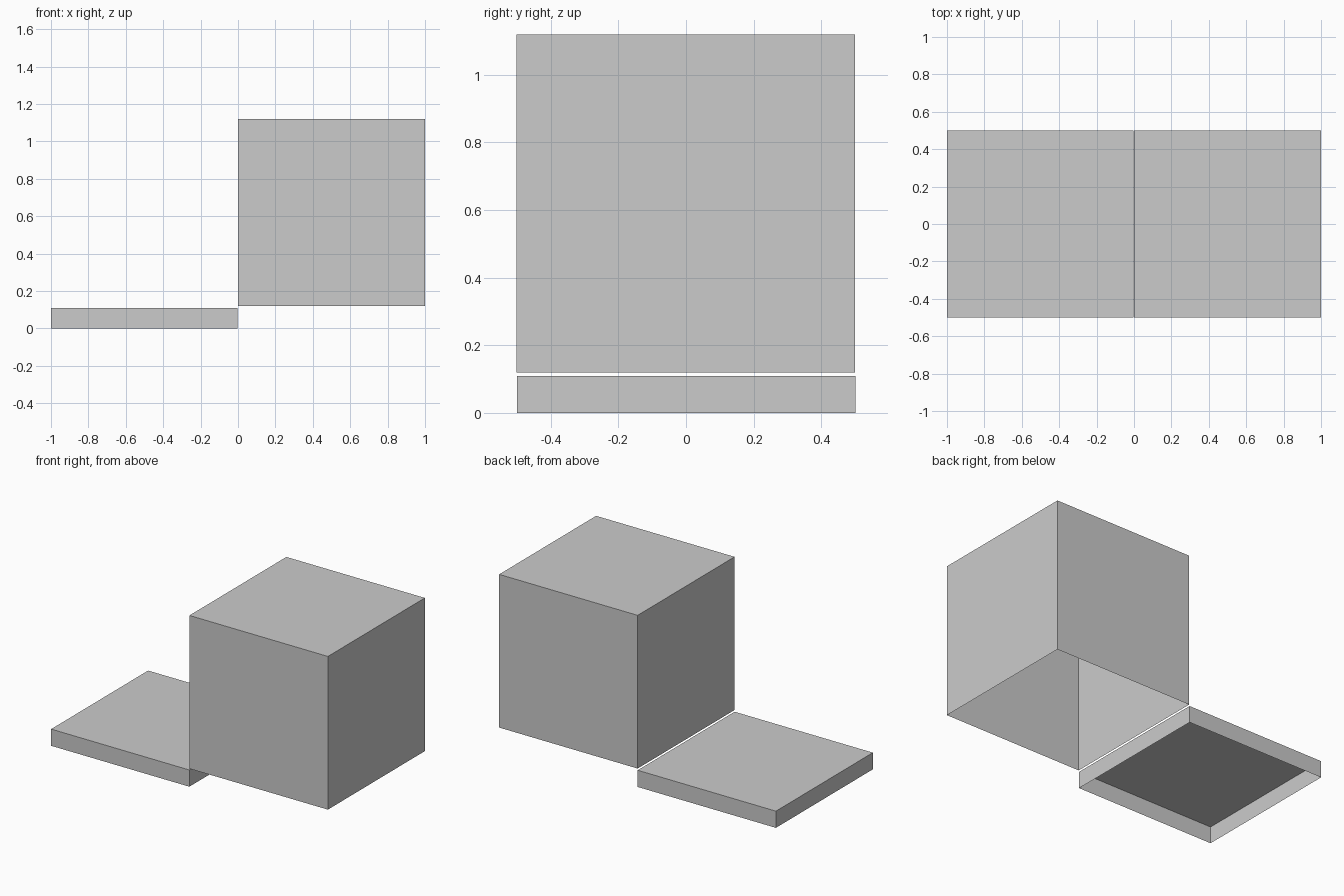
import bpy, bmesh
from mathutils import Matrix

if "Cube" in bpy.data.objects:
    bpy.data.objects.remove(bpy.data.objects["Cube"])


def open_box(name, center, bottom, size):
    """Thin-walled box with a closed top and an open underside."""
    w, d, h = size
    bm = bmesh.new()
    bmesh.ops.create_cube(bm, size=1.0)
    bm.normal_update()
    under = [f for f in bm.faces if f.normal.z < -0.5]
    bmesh.ops.delete(bm, geom=under, context='FACES_ONLY')
    bm.transform(Matrix.Diagonal((w, d, h, 1.0)))
    mesh = bpy.data.meshes.new(name)
    bm.to_mesh(mesh)
    bm.free()
    obj = bpy.data.objects.new(name, mesh)
    obj.location = (center[0], center[1], bottom + h / 2)
    bpy.context.collection.objects.link(obj)
    return obj


# Tall box body, raised just above the lid height
open_box("box_body", (0.5, -0.001), 0.119, (1.0, 1.0, 1.0))

# Shallow lid lying beside it
open_box("box_lid", (-0.501, 0.001), 0.0, (0.998, 1.0, 0.109))
